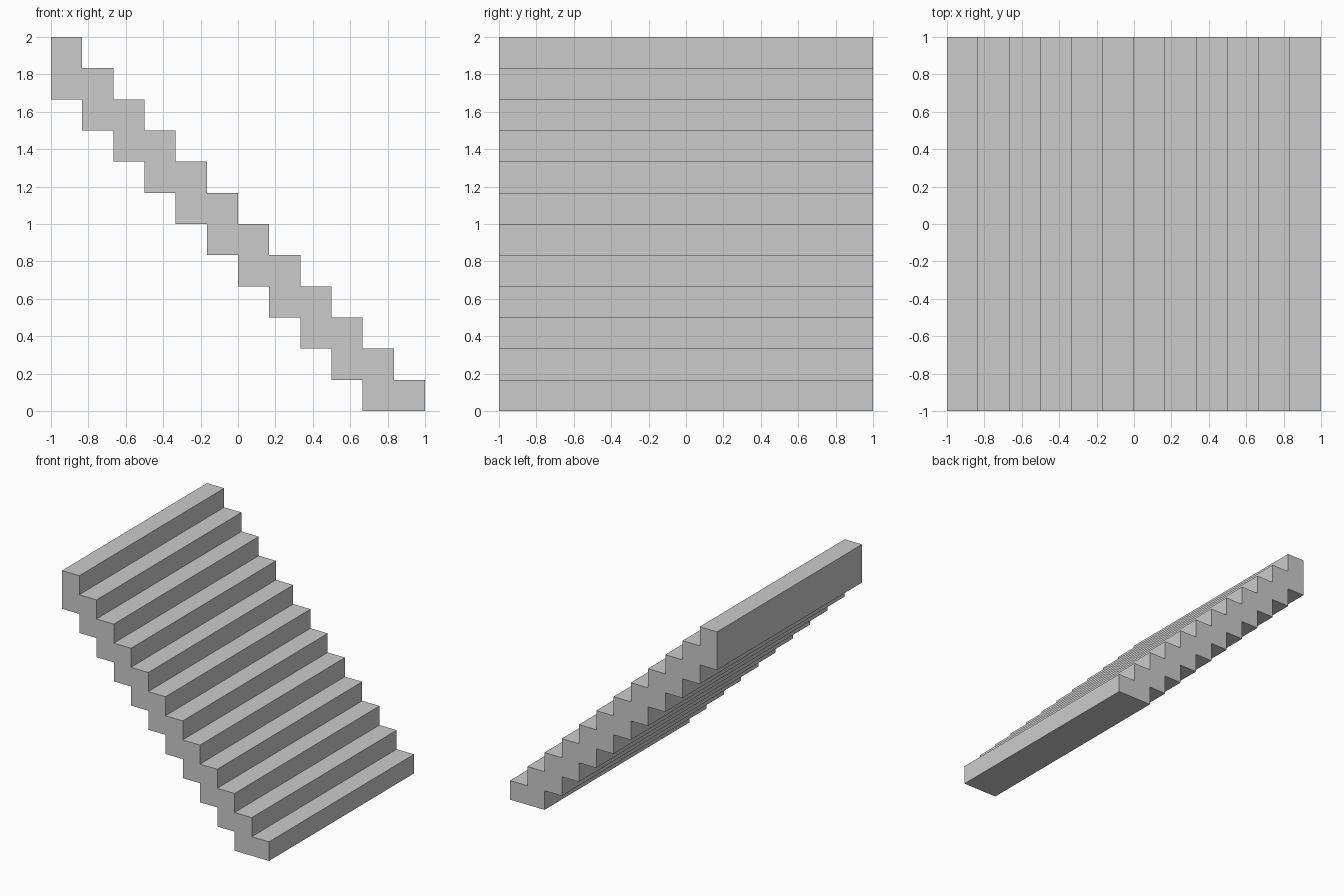
import bpy
import bmesh

if "Cube" in bpy.data.objects:
    bpy.data.objects.remove(bpy.data.objects["Cube"])

STEPS = 12
S = 2 / STEPS      # tread depth and riser height
HALF_WIDTH = 1.0


def x(i):
    return -1 + i * S


def z(i):
    return 2 - i * S


# Side profile: treads going down, then the stepped underside going back up
profile = []
for i in range(STEPS):
    profile += [(x(i), z(i)), (x(i + 1), z(i))]
profile += [(1, 0), (x(STEPS - 2), 0)]
for i in reversed(range(STEPS - 2)):
    profile += [(x(i + 1), z(i + 2)), (x(i), z(i + 2))]

# Extrude the profile across the full width of the stairs
bm = bmesh.new()
side = bm.faces.new([bm.verts.new((px, -HALF_WIDTH, pz)) for px, pz in profile])
extruded = bmesh.ops.extrude_face_region(bm, geom=[side], use_keep_orig=True)
moved = [g for g in extruded["geom"] if isinstance(g, bmesh.types.BMVert)]
bmesh.ops.translate(bm, verts=moved, vec=(0, 2 * HALF_WIDTH, 0))
bmesh.ops.recalc_face_normals(bm, faces=bm.faces[:])

mesh = bpy.data.meshes.new("staircase")
bm.to_mesh(mesh)
bm.free()
bpy.context.collection.objects.link(bpy.data.objects.new("staircase", mesh))
